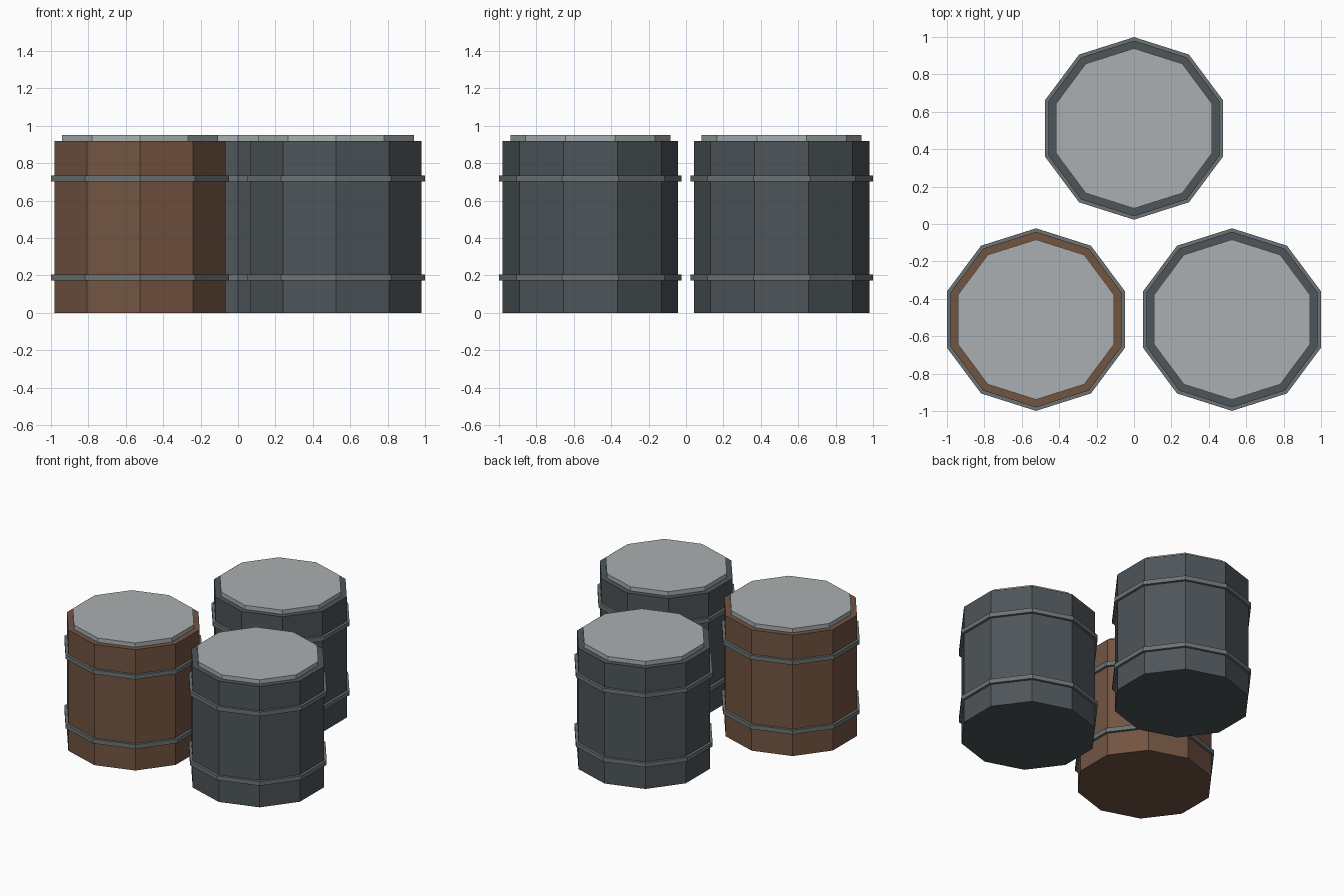
import bpy

if "Cube" in bpy.data.objects:
    bpy.data.objects.remove(bpy.data.objects["Cube"])

SIDES = 10
X_STRETCH = 1.025  # barrels are slightly wider in x than in y


def material(name, rgb):
    m = bpy.data.materials.new(name)
    m.diffuse_color = (*rgb, 1)
    m.use_nodes = True
    m.node_tree.nodes["Principled BSDF"].inputs["Base Color"].default_value = m.diffuse_color
    return m


BROWN = material("brown_wood", (0.17, 0.09, 0.055))
SLATE = material("dark_slate", (0.075, 0.09, 0.10))
HOOP = material("hoop_metal", (0.15, 0.17, 0.175))
LID = material("lid_metal", (0.40, 0.43, 0.44))


def drum(name, x, y, radius, z0, z1, mat):
    """Flat-shaded ten-sided prism between two heights."""
    bpy.ops.mesh.primitive_cylinder_add(
        vertices=SIDES, radius=radius, depth=z1 - z0,
        location=(x, y, (z0 + z1) / 2))
    ob = bpy.context.object
    ob.name = name
    ob.scale.x = X_STRETCH
    ob.data.materials.append(mat)
    return ob


def barrel(name, x, y, body_mat):
    # straight-sided body
    drum(name + "_body", x, y, 0.469, 0, 0.92, body_mat)
    # two hoops
    drum(name + "_lower_hoop", x, y, 0.488, 0.173, 0.206, HOOP)
    drum(name + "_upper_hoop", x, y, 0.488, 0.702, 0.735, HOOP)
    # inset raised lid
    drum(name + "_lid", x, y, 0.428, 0.92, 0.952, LID)


barrel("left_barrel", -0.524, -0.511, BROWN)
barrel("right_barrel", 0.524, -0.511, SLATE)
barrel("back_barrel", 0, 0.511, SLATE)
